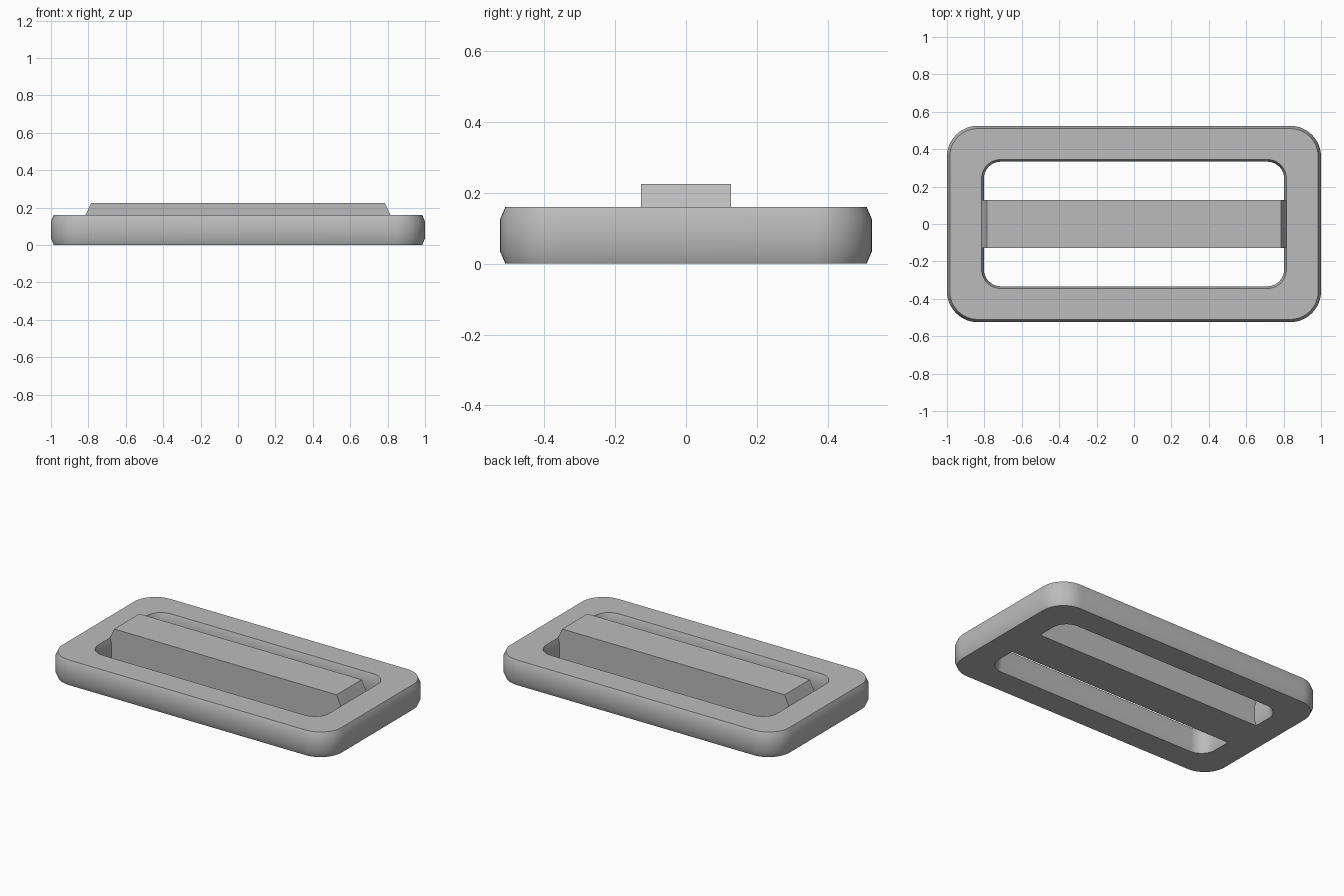
import bpy, bmesh
from math import cos, sin, pi

cube = bpy.data.objects.get("Cube")
if cube:
    bpy.data.objects.remove(cube, do_unlink=True)

HEIGHT = 0.16
SEGMENTS = 12

grey = bpy.data.materials.new("plain_grey")
grey.use_nodes = True
grey.diffuse_color = (0.5, 0.5, 0.5, 1)
grey.node_tree.nodes["Principled BSDF"].inputs["Base Color"].default_value = grey.diffuse_color


def finish(bm, name):
    bmesh.ops.recalc_face_normals(bm, faces=bm.faces)
    mesh = bpy.data.meshes.new(name)
    bm.to_mesh(mesh)
    bm.free()
    mesh.materials.append(grey)
    obj = bpy.data.objects.new(name, mesh)
    bpy.context.collection.objects.link(obj)
    return obj


def rounded_loop(bm, half_x, half_y, radius, z):
    """Ring of vertices around a rounded rectangle."""
    verts = []
    for corner, (sx, sy) in enumerate([(1, 1), (-1, 1), (-1, -1), (1, -1)]):
        for i in range(SEGMENTS + 1):
            a = (corner + i / SEGMENTS) * pi / 2
            verts.append(bm.verts.new((sx * (half_x - radius) + radius * cos(a),
                                       sy * (half_y - radius) + radius * sin(a), z)))
    return verts


# Frame: closed cross-section with chamfered rims, swept round the buckle
bm = bmesh.new()
low, high = 0.035, HEIGHT - 0.035
outer = [(0.015, HEIGHT), (0, high), (0, low), (0.015, 0)]
inner = [(0.012, 0), (0, low), (0, high), (0.012, HEIGHT)]
loops = [rounded_loop(bm, 1 - d, 0.525 - d, 0.165 - d, z) for d, z in outer]
loops += [rounded_loop(bm, 0.803 + d, 0.333 + d, 0.09 + d, z) for d, z in inner]
for k, a in enumerate(loops):
    b = loops[(k + 1) % len(loops)]
    for i in range(len(a)):
        j = (i + 1) % len(a)
        bm.faces.new((a[i], a[j], b[j], b[i]))
frame = finish(bm, "buckle_frame")
bpy.ops.object.select_all(action="DESELECT")
frame.select_set(True)
bpy.context.view_layer.objects.active = frame
bpy.ops.object.shade_smooth_by_angle()

# Crossbar: side profile with sloped ends, extruded across its width
bm = bmesh.new()
profile = [(-0.815, 0), (0.815, 0), (0.815, HEIGHT),
           (0.785, 0.225), (-0.785, 0.225), (-0.815, HEIGHT)]
face = bm.faces.new([bm.verts.new((x, -0.127, z)) for x, z in profile])
side = bmesh.ops.extrude_face_region(bm, geom=[face])["geom"]
moved = [v for v in side if isinstance(v, bmesh.types.BMVert)]
bmesh.ops.translate(bm, verts=moved, vec=(0, 0.254, 0))
finish(bm, "crossbar")
